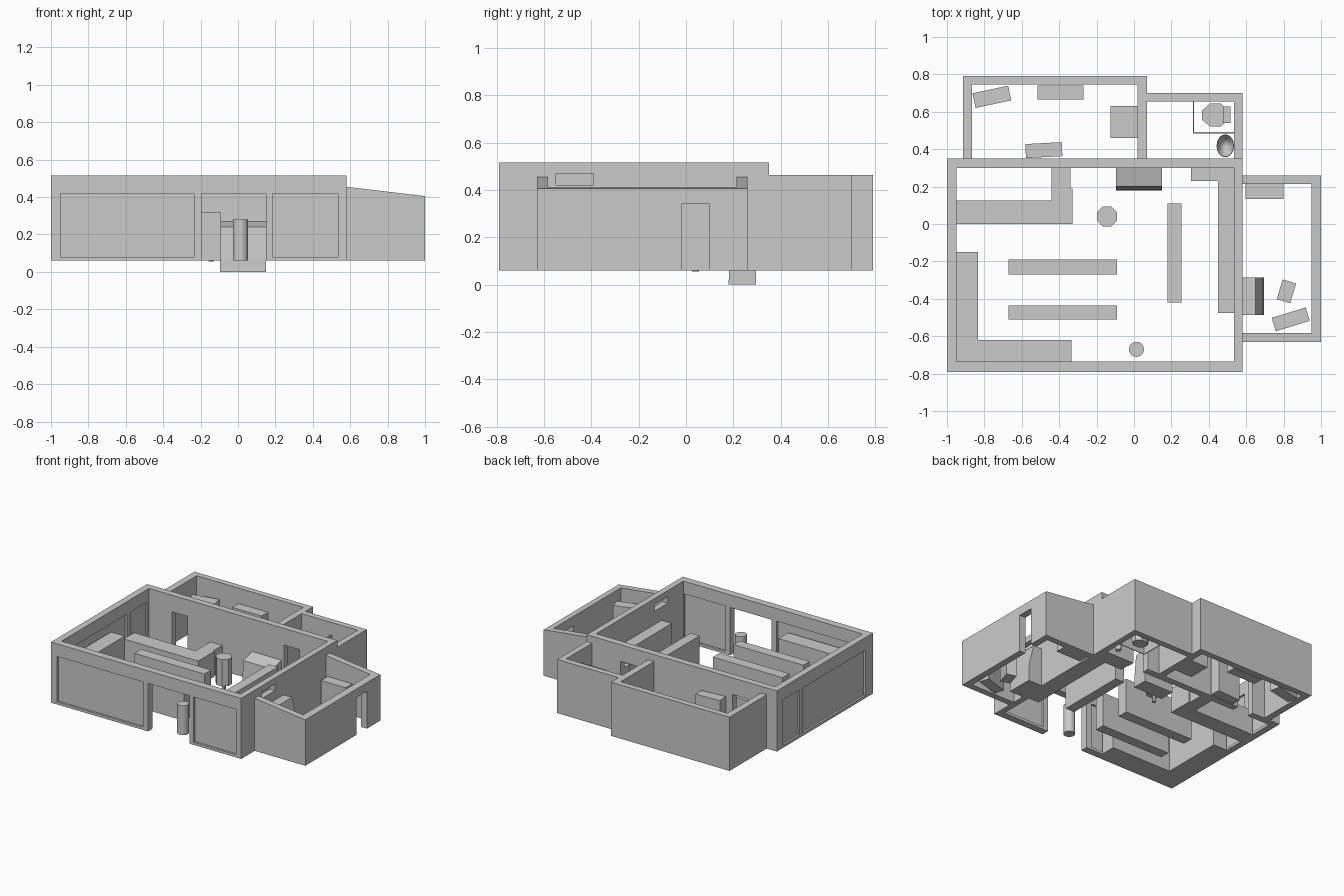
import bpy, bmesh, math
from mathutils import Matrix, Vector

if "Cube" in bpy.data.objects:
    bpy.data.objects.remove(bpy.data.objects["Cube"])

FLOOR = 0.06


def finish(name, bm):
    bmesh.ops.recalc_face_normals(bm, faces=bm.faces)
    me = bpy.data.meshes.new(name)
    bm.to_mesh(me)
    bm.free()
    ob = bpy.data.objects.new(name, me)
    bpy.context.collection.objects.link(ob)
    return ob


def box(name, x0, x1, y0, y1, z0, z1, rot=0):
    c = Vector(((x0 + x1) / 2, (y0 + y1) / 2, (z0 + z1) / 2))
    m = (Matrix.Translation(c) @ Matrix.Rotation(math.radians(rot), 4, 'Z')
         @ Matrix.Diagonal((x1 - x0, y1 - y0, z1 - z0, 1)))
    bm = bmesh.new()
    bmesh.ops.create_cube(bm, size=1, matrix=m)
    return finish(name, bm)


def tilted_box(name, cx, cy, w, d, top, rot):
    return box(name, cx - w / 2, cx + w / 2, cy - d / 2, cy + d / 2, FLOOR, top, rot)


def prism(name, pts, axis, a, b):
    """Profile (u, z) extruded from a to b along axis 'X' or 'Y'."""
    put = (lambda u, z, t: (t, u, z)) if axis == 'X' else (lambda u, z, t: (u, t, z))
    bm = bmesh.new()
    f = bm.faces.new([bm.verts.new(put(u, z, a)) for u, z in pts])
    r = bmesh.ops.extrude_face_region(bm, geom=[f])
    bmesh.ops.translate(bm, vec=put(0, 0, b - a),
                        verts=[v for v in r['geom'] if isinstance(v, bmesh.types.BMVert)])
    return finish(name, bm)


def column(name, x, y, r, z0, z1, n, r2=None, spin=0, sx=1):
    m = (Matrix.Translation((x, y, (z0 + z1) / 2)) @ Matrix.Diagonal((sx, 1, 1, 1))
         @ Matrix.Rotation(spin, 4, 'Z'))
    bm = bmesh.new()
    bmesh.ops.create_cone(bm, cap_ends=True, segments=n, radius1=r,
                          radius2=r if r2 is None else r2, depth=z1 - z0, matrix=m)
    return finish(name, bm)


def smooth(ob):
    bpy.ops.object.select_all(action='DESELECT')
    bpy.context.view_layer.objects.active = ob
    ob.select_set(True)
    bpy.ops.object.shade_smooth_by_angle(angle=math.radians(40))


def carve(ob, cuts):
    """Cut boxes (x0, x1, y0, y1, z0, z1) out of an object."""
    for c in cuts:
        cutter = box("cutter", *c)
        cutter.hide_render = True
        mod = ob.modifiers.new("cut", 'BOOLEAN')
        mod.operation, mod.solver, mod.object = 'DIFFERENCE', 'EXACT', cutter
        bpy.context.view_layer.objects.active = ob
        bpy.ops.object.modifier_apply(modifier=mod.name)
        bpy.data.objects.remove(cutter)


# main hall walls: interior, doorways, high vent, then window recesses on both sides
cuts = [(-.95, .535, -.735, .30, 0, 1),
        (-.195, .15, -.9, -.7, 0, .42),
        (-.76, -.63, .25, .4, 0, .39),
        (.17, .30, .25, .4, 0, .39),
        (.5, .62, -.55, -.39, .42, .47)]
for x0, x1 in ((-.95, -.235), (.185, .535)):
    cuts += [(x0, x1, -.85, -.775, .08, .42), (x0 + .002, x1 - .002, -.75, -.70, .08, .42)]
for y0, y1 in ((-.70, .04), (.08, .28)):
    cuts += [(-1.1, -.985, y0, y1, .08, .42), (-.965, -.90, y0, y1, .08, .42)]
carve(box("main_walls", -1, .58, -.79, .35, FLOOR, .515), cuts)

# storage room and washroom walls
carve(box("storage_walls", -.915, .07, .35, .79, FLOOR, .463),
      [(-.865, .02, .30, .745, 0, 1)])
carve(box("washroom_walls", .07, .58, .35, .70, FLOOR, .463),
      [(.0, .535, .30, .655, 0, 1)])

# side office with a sloping wall top
office = prism("office_walls", [(.58, FLOOR), (1, FLOOR), (1, .405), (.58, .455)],
               'Y', -.63, .26)
carve(office, [(.5, .95, -.583, .213, 0, 1), (.9, 1.1, -.02, .10, 0, .34)])

# hall shelving
for i, (y0, y1) in enumerate(((-.27, -.19), (-.51, -.435))):
    box(f"aisle_shelf_{i}", -.67, -.09, y0, y1, FLOOR, .32)
box("cross_shelf", .18, .255, -.42, .11, FLOOR, .32)
box("west_shelf", -.95, -.835, -.735, -.15, FLOOR, .36)
box("front_shelf", -.95, -.335, -.735, -.62, FLOOR, .36)
box("east_cooler", .45, .535, -.475, .30, FLOOR, .32)
box("corner_cooler", .305, .45, .23, .30, FLOOR, .32)

# sales counter with side return
box("counter", -.95, -.33, 0, .125, FLOOR, .25)
box("counter_return", -.44, -.33, .125, .19, FLOOR, .25)
box("counter_gate", -.44, -.34, .19, .30, FLOOR, .25)

# display chest with sloping front
prism("display_chest", [(.18, 0), (.295, 0), (.30, .27), (.20, .24), (.182, FLOOR)],
      'X', -.095, .15)

# octagonal rack on a stem
column("rack", -.145, .04, .058, .12, .32, 8, spin=math.pi / 8)
column("rack_stem", -.145, .04, .014, .055, .12, 8)

# round bin by the entrance
smooth(column("entrance_bin", .013, -.67, .04, FLOOR, .28, 32))

# storage room furniture
tilted_box("storage_rack_a", -.76, .68, .195, .08, .34, 12)
box("storage_rack_b", -.515, -.27, .665, .74, FLOOR, .35)
box("storage_chest", -.125, .02, .46, .63, FLOOR, .25)
tilted_box("storage_rack_c", -.482, .395, .195, .075, .36, 3)

# office furniture
box("office_cabinet", .595, .80, .135, .213, FLOOR, .30)
prism("office_desk", [(.58, FLOOR), (.695, FLOOR), (.69, .20), (.65, .35), (.58, .35)],
      'Y', -.487, -.287)
tilted_box("office_chair", .815, -.36, .075, .11, .20, -17)
tilted_box("office_bench", .838, -.51, .19, .075, .34, 17)

# washroom stall, toilet and basin
box("stall_side", .315, .321, .485, .655, FLOOR, .37)
box("stall_front", .315, .535, .485, .491, FLOOR, .37)
column("toilet_bowl", .435, .582, .05, FLOOR, .155, 8, r2=.066, spin=math.pi / 8, sx=1.15)
box("toilet_tank", .475, .515, .54, .627, .15, .24)

# basin: revolved bowl with a rounded rim
bm = bmesh.new()
prof = [(.0, .17), (.03, .18), (.05, .21), (.058, .245), (.055, .252), (.048, .245),
        (.04, .215), (.02, .195), (.0, .19)]
vs = [bm.verts.new((r, 0, z)) for r, z in prof]
es = [bm.edges.new(p) for p in zip(vs, vs[1:])]
bmesh.ops.spin(bm, geom=vs + es, axis=(0, 0, 1), cent=(0, 0, 0), angle=math.tau,
               steps=24, use_duplicate=False)
bmesh.ops.remove_doubles(bm, verts=bm.verts, dist=1e-4)
bmesh.ops.transform(bm, verts=bm.verts,
                    matrix=Matrix.Translation((.488, .418, 0)) @ Matrix.Diagonal((.8, 1.05, 1, 1)))
smooth(finish("basin", bm))
smooth(column("basin_pedestal", .49, .418, .02, FLOOR, .18, 16))
